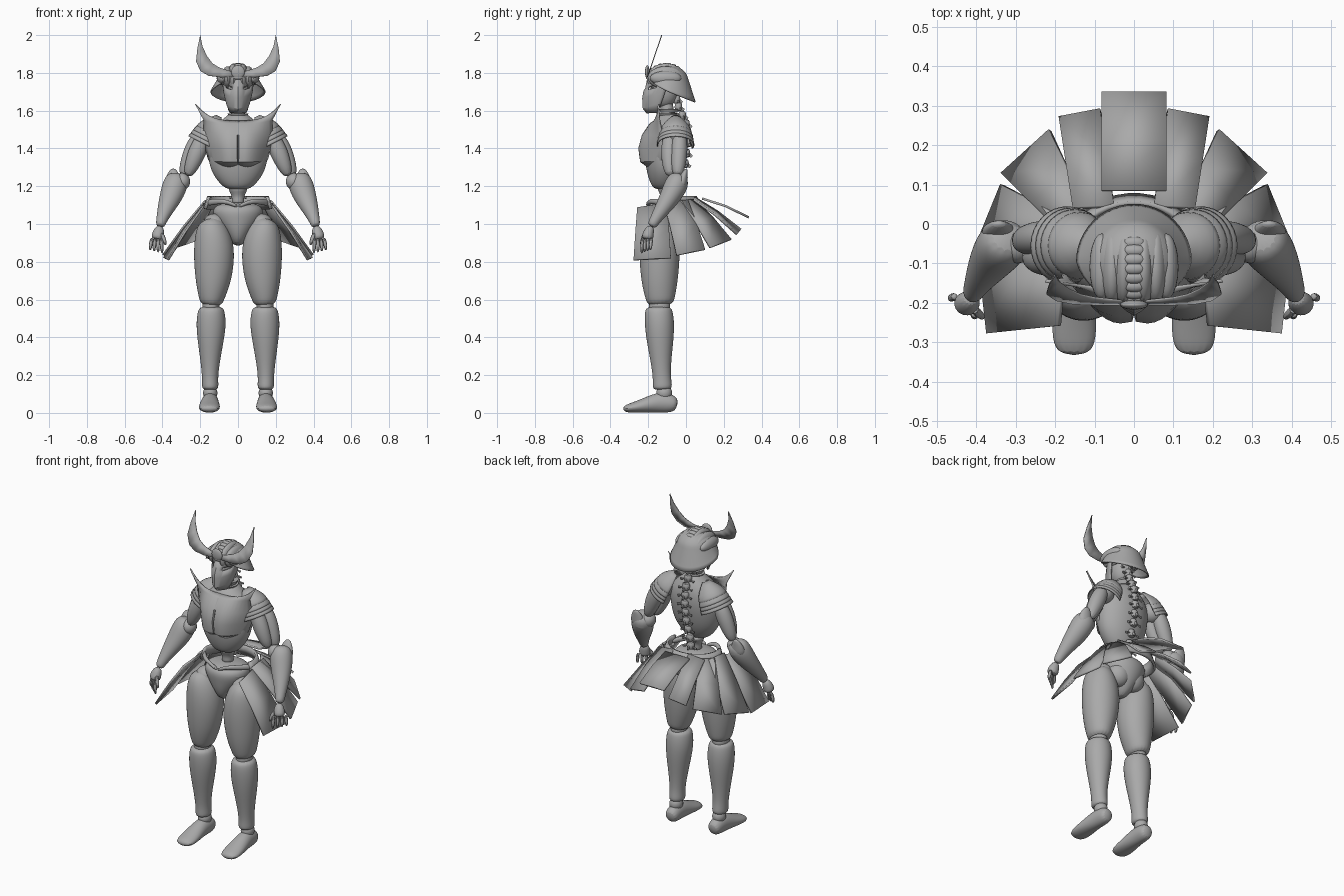
import bpy, bmesh, math
from mathutils import Vector

cube = bpy.data.objects.get("Cube")
if cube:
    bpy.data.objects.remove(cube, do_unlink=True)

grey = bpy.data.materials.new("plain_grey")
grey.use_nodes = True
tone = (0.4, 0.4, 0.4, 1)
grey.diffuse_color = tone
grey.node_tree.nodes["Principled BSDF"].inputs["Base Color"].default_value = tone
SIDES = (("left", 1), ("right", -1))


def finish(name, bm, subdivide=0, thickness=0, sharp=40):
    bmesh.ops.recalc_face_normals(bm, faces=bm.faces)
    mesh = bpy.data.meshes.new(name)
    bm.to_mesh(mesh)
    bm.free()
    mesh.materials.append(grey)
    obj = bpy.data.objects.new(name, mesh)
    bpy.context.collection.objects.link(obj)
    if thickness:
        mod = obj.modifiers.new("thickness", 'SOLIDIFY')
        mod.thickness, mod.offset = thickness, 0
    if subdivide:
        mod = obj.modifiers.new("smooth", 'SUBSURF')
        mod.levels = mod.render_levels = subdivide
    bpy.ops.object.select_all(action='DESELECT')
    obj.select_set(True)
    bpy.context.view_layer.objects.active = obj
    bpy.ops.object.shade_smooth_by_angle(angle=math.radians(sharp))
    return obj


def sheet(name, rows, closed=False, caps=False, skip=None, **kw):
    """Skin a list of point rows with quads."""
    bm = bmesh.new()
    grid = [[bm.verts.new(p) for p in row] for row in rows]
    n = len(grid[0])
    for i in range(len(grid) - 1):
        for j in range(n if closed else n - 1):
            if skip and skip(i, j):
                continue
            k = (j + 1) % n
            bm.faces.new((grid[i][j], grid[i][k], grid[i + 1][k], grid[i + 1][j]))
    if caps:
        bm.faces.new(grid[0])
        bm.faces.new(grid[-1])
    return finish(name, bm, **kw)


def limb(name, stations, s=1, n=14, caps=True, subdivide=2, **kw):
    """Tube through stations of x, y, z, width radius, depth radius."""
    pts = [Vector((s * x, y, z)) for x, y, z, *_ in stations]
    rows = []
    for i, p in enumerate(pts):
        t = (pts[min(i + 1, len(pts) - 1)] - pts[max(i - 1, 0)]).normalized()
        u = Vector((1, 0, 0))
        u = (u - t * u.dot(t)).normalized()
        v = t.cross(u)
        rx, ry = stations[i][3:]
        rows.append([p + u * rx * math.cos(a) + v * ry * math.sin(a)
                     for a in (math.tau * j / n for j in range(n))])
    return sheet(name, rows, True, caps, subdivide=subdivide, **kw)


def ball(name, center, radii):
    bm = bmesh.new()
    bmesh.ops.create_uvsphere(bm, u_segments=20, v_segments=12, radius=1)
    bmesh.ops.scale(bm, vec=radii, verts=bm.verts)
    bmesh.ops.translate(bm, vec=center, verts=bm.verts)
    return finish(name, bm)


# Torso, pelvis and waist
limb("ribcage", [(0, -.12, 1.18, .055, .045), (0, -.12, 1.21, .095, .07),
                 (0, -.115, 1.27, .14, .095), (0, -.11, 1.34, .16, .11),
                 (0, -.1, 1.43, .165, .115), (0, -.09, 1.51, .145, .1),
                 (0, -.085, 1.56, .07, .07), (0, -.09, 1.59, .045, .045)], n=20)
limb("pelvis", [(0, -.13, .885, .025, .04), (0, -.12, .94, .06, .085),
                (0, -.105, 1.0, .115, .11), (0, -.1, 1.06, .14, .122),
                (0, -.1, 1.1, .125, .105), (0, -.1, 1.115, .05, .04)], n=18)
limb("waist_core", [(0, -.1, z, r, r) for z, r in ((1.1, .04), (1.14, .03), (1.17, .045), (1.2, .06))])
limb("neck", [(0, -.09, 1.55, .045, .045), (0, -.1, 1.6, .035, .035), (0, -.11, 1.68, .035, .035)])
for z in (1.575, 1.6):
    limb("neck_ring", [(0, -.09, z - .01, .045, .045), (0, -.09, z + .01, .055, .055)], subdivide=0)

# Chest plate with raised collar wings and a central groove
plate_rows = []
for z, w, front, back, rise in ((1.3, .13, -.185, -.13, .015), (1.33, .155, -.232, -.12, .01),
                                (1.4, .172, -.242, -.11, 0), (1.47, .182, -.222, -.12, 0),
                                (1.53, .18, -.19, -.14, .02), (1.545, .225, -.165, -.145, .09)):
    row = []
    for j in range(-10, 11):
        u = j / 25 if abs(j) == 1 else j / 10
        bulge = .022 * math.sin(math.pi * abs(u)) if z < 1.5 else 0
        groove = .03 * (1.47 - z) / .14 if j == 0 and 1.32 < z < 1.47 else 0
        y = back + (front - back) * math.cos(u * math.pi / 2) - bulge + groove
        row.append((w * u, y, z + rise * abs(u) ** 3))
    plate_rows.append(row)
sheet("chest_plate", plate_rows, thickness=.008, sharp=28)

# Spine: a run of winged vertebrae
path = [Vector((0, y, z)) for y, z in ((-.06, 1.7), (-.04, 1.62), (0, 1.53), (.01, 1.43),
                                       (-.005, 1.32), (-.04, 1.2), (-.05, 1.1))]
for i in range(len(path) - 1):
    for f in (0, .5):
        c = path[i].lerp(path[i + 1], f)
        limb("vertebra", [(0, c.y, c.z - .026, .022, .02), (0, c.y, c.z, .026, .022),
                          (0, c.y, c.z + .026, .022, .02)], n=10, subdivide=1)
        limb("vertebra_wing", [(x, c.y + .008, c.z - abs(x) / 4, .008, r)
                               for x, r in ((-.045, .006), (0, .02), (.045, .006))], n=6, subdivide=0)
        limb("vertebra_spur", [(0, c.y, c.z, .01, .016), (0, c.y + .03, c.z - .018, .005, .008)],
             n=6, subdivide=0)

# Head and face mask with open eyes
ball("head", (0, -.115, 1.71), (.062, .075, .095))
mask_rows = []
for z, w, front, back in ((1.588, .04, -.205, -.15), (1.61, .06, -.225, -.13), (1.665, .073, -.228, -.11),
                          (1.702, .078, -.222, -.1), (1.718, .08, -.212, -.1), (1.78, .078, -.2, -.1)):
    mask_rows.append([(w * math.sin(j * math.pi / 16), back + (front - back) * (1 - (abs(j) / 8) ** 1.3),
                       z + (abs(j) * .004 if 1.6 < z < 1.75 else 0)) for j in range(-8, 9)])
sheet("face_mask", mask_rows, thickness=.008, sharp=25,
      skip=lambda i, j: i == 3 and j in (3, 4, 5, 10, 11, 12))

# Helmet: dome sweeping into a flared neck guard, with rounded ridges on each side
helmet_rows = []
for i in range(15):
    row = []
    for j in range(48):
        a = math.tau * j / 48
        back = (1 + math.sin(a)) / 2
        t = math.radians(3 + 77 * min(i / 9, 1))
        r, z = .106 * math.sin(t), 1.755 + .085 * math.cos(t)
        if i > 9:
            f = (i - 9) / 5
            r += (.044 * min(1, back * 2) - .004) * f
            z -= f * (.125 * back ** .8 - .008 * (1 - back))
        row.append((r * math.cos(a), -.096 + r * math.sin(a), z))
    helmet_rows.append(row)
sheet("helmet", helmet_rows, True, thickness=.006, sharp=25)
for side, s in SIDES:
    for x, z, ry, rz in ((.025, 1.772, .1, .078), (.055, 1.775, .094, .06), (.082, 1.772, .084, .038)):
        ball(side + "_helmet_ridge", (s * x, -.108, z), (.031, ry, rz))
for i in range(10):
    a = math.radians(15 + i * 14)
    ball("crest_bead", (0, -.105 - .095 * math.cos(a), 1.755 + .085 * math.sin(a)), (.03, .016, .014))
ball("brow_disc", (0, -.205, 1.805), (.036, .012, .036))

# Crescent horns, thin and leaning back
horn_outer = ((.01, 1.78), (.09, 1.777), (.155, 1.785), (.198, 1.81), (.222, 1.86), (.215, 1.93), (.2, 2))
horn_inner = ((.01, 1.8), (.06, 1.815), (.1, 1.828), (.135, 1.85), (.165, 1.89), (.188, 1.94), (.199, 1.998))
for side, s in SIDES:
    sheet(side + "_horn", [[(s * x, -.2 + (z - 1.79) * .34, z) for x, z in edge]
                           for edge in (horn_outer, horn_inner)], thickness=.005)

# Skirt plates: top pair then bottom pair of corners, slightly arched
SKIRT = {
    "rear": ((.05, .045, 1.14), (.155, .04, 1.13), (.19, .27, .945), (.085, .29, .97)),
    "hip": ((.125, .045, 1.13), (.175, -.03, 1.12), (.335, .127, .875), (.213, .238, .917)),
    "side": ((.165, .01, 1.125), (.175, -.12, 1.12), (.396, -.05, .835), (.335, .1, .865)),
    "front": ((.175, -.1, 1.11), (.19, -.258, 1.085), (.37, -.277, .81), (.392, -.08, .82)),
}


def skirt_plate(name, corners):
    a, b, c, d = (Vector(p) for p in corners)
    rows = []
    for t in (0, .5, 1):
        lift = Vector((0, 0, .01 * math.sin(math.pi * t)))
        rows.append([a.lerp(d, t) + lift, b.lerp(c, t) + lift])
    sheet(name, rows, thickness=.012, sharp=3)


skirt_plate("back_skirt_plate", ((-.083, .085, 1.135), (.083, .085, 1.135), (.083, .333, 1.035), (-.083, .333, 1.035)))
for side, s in SIDES:
    for part, corners in SKIRT.items():
        skirt_plate(side + "_" + part + "_skirt_plate", [(s * x, y, z) for x, y, z in corners])

# Belt running round the back of the hips
belt = [[((.165 + w) * math.cos(a), -.08 + (.14 + w) * math.sin(a), z)
         for a in (math.radians(-15 + 10 * k) for k in range(22))]
        for z, w in ((1.08, .012), (1.145, -.008))]
sheet("belt", belt, thickness=.014)

for side, s in SIDES:
    # Hip crests, buttocks and hip balls
    limb(side + "_hip_crest", [(0, -.2, 1.09, .01, .014), (.06, -.2, 1.12, .012, .014),
                               (.12, -.16, 1.12, .012, .016), (.165, -.09, 1.11, .012, .018)], s)
    ball(side + "_buttock", (s * .05, -.075, .995), (.07, .065, .075))
    ball(side + "_hip_joint", (s * .125, -.13, 1.0), (.06, .065, .055))
    # Legs
    limb(side + "_thigh", [(.16, -.135, 1.03, .045, .06), (.142, -.138, .985, .085, .095),
                           (.128, -.14, .9, .107, .108), (.126, -.14, .8, .109, .108),
                           (.132, -.14, .69, .094, .097), (.14, -.137, .61, .07, .08),
                           (.143, -.133, .565, .055, .066)], s, n=18)
    ball(side + "_knee", (s * .143, -.14, .565), (.046, .056, .055))
    limb(side + "_shin", [(.142, -.145, .565, .058, .062), (.142, -.145, .54, .073, .076),
                          (.142, -.14, .47, .081, .08), (.145, -.137, .38, .07, .072),
                          (.147, -.133, .28, .053, .056), (.148, -.128, .19, .042, .047),
                          (.147, -.125, .145, .045, .053), (.147, -.125, .12, .04, .048)], s, n=18)
    ball(side + "_ankle", (s * .147, -.115, .105), (.038, .042, .042))
    limb(side + "_foot", [(.145, -.045, .042, .035, .034), (.146, -.085, .052, .044, .052),
                          (.148, -.14, .056, .046, .056), (.15, -.2, .044, .053, .044),
                          (.152, -.27, .029, .06, .03), (.152, -.335, .02, .048, .018)], s)

    # Overlapping shoulder lames over the upper arm
    axis, up = Vector((.45 * s, 0, -.893)), Vector((.893 * s, 0, .45))
    for begin, end, r0, r1 in ((-.06, .045, .02, .088), (.02, .065, .078, .094),
                               (.04, .085, .082, .098), (.06, .105, .084, .102)):
        lame = []
        for i in range(6):
            t = i / 5
            r = r0 + (r1 - r0) * math.sin(t * math.pi / 2)
            c = Vector((.122 * s, -.055, 1.512)) + axis * (begin + (end - begin) * t)
            lame.append([c + up * r * math.cos(a) + Vector((0, r * .95 * math.sin(a), 0))
                         for a in (math.radians(-115 + 11.5 * q) for q in range(21))])
        sheet(side + "_shoulder_lame", lame, thickness=.006)

    # Arms
    ball(side + "_shoulder_joint", (s * .175, -.055, 1.47), (.06, .06, .06))
    for part, dx, dy in (("biceps", -.012, -.03), ("triceps", .014, .022)):
        limb(side + "_" + part, [(.185 + dx, -.055 + dy, 1.48, .035, .035), (.215 + dx, -.057 + dy, 1.41, .05, .046),
                                 (.245 + dx, -.06 + dy, 1.34, .046, .043), (.28 + dx, -.06 + dy * .7, 1.25, .027, .03)], s)
    ball(side + "_elbow", (s * .295, -.055, 1.225), (.042, .045, .045))
    limb(side + "_forearm", [(.318, -.03, 1.265, .045, .04), (.328, -.045, 1.22, .07, .068),
                             (.353, -.08, 1.15, .064, .058), (.383, -.125, 1.08, .045, .043),
                             (.405, -.165, 1.02, .029, .029), (.413, -.185, .985, .024, .026)], s)
    limb(side + "_elbow_guard", [(.34, -.03, 1.19, .055, .04), (.345, -.012, 1.25, .04, .022),
                                 (.342, .003, 1.295, .015, .008)], s)
    # Hands
    limb(side + "_palm", [(.412, -.185, .99, .02, .02), (.422, -.2, .95, .034, .03),
                          (.428, -.206, .915, .034, .034)], s)
    for f in range(4):
        x, y = .405 + .016 * f, -.228 + .015 * f
        limb(side + "_finger", [(x, y, .93, .012, .012), (x + .004 * f, y - .005, .885, .011, .011),
                                (x + .005 * f - .004, y - .006, .842 + .006 * f, .007, .007)], s, n=8, subdivide=1)
    limb(side + "_thumb", [(.408, -.215, .955, .014, .014), (.388, -.232, .915, .011, .011),
                           (.383, -.238, .885, .007, .007)], s, n=8, subdivide=1)
